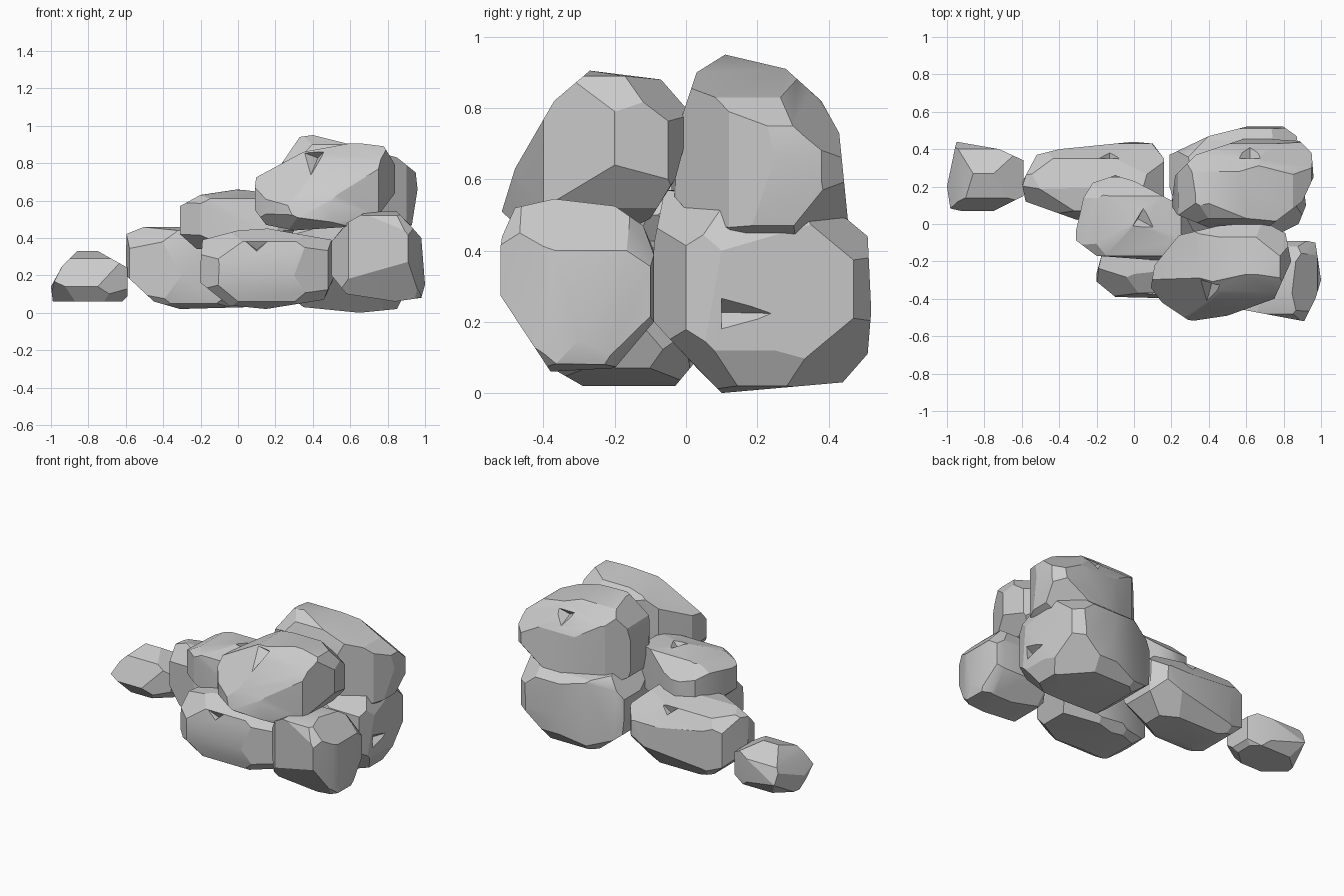
import bpy, bmesh, math, random
from mathutils import Vector

if "Cube" in bpy.data.objects:
    bpy.data.objects.remove(bpy.data.objects["Cube"])

random.seed(4)


def half_planes(pts, a, b):
    """Turn a 2D outline on axes a, b into outward planes (point, normal)."""
    cx = sum(p[0] for p in pts) / len(pts)
    cy = sum(p[1] for p in pts) / len(pts)
    for p, q in zip(pts, pts[1:] + pts[:1]):
        nx, ny = q[1] - p[1], p[0] - q[0]
        if nx * (p[0] - cx) + ny * (p[1] - cy) < 0:
            nx, ny = -nx, -ny
        far = max(pts, key=lambda r: nx * r[0] + ny * r[1])
        co, no = Vector((0, 0, 0)), Vector((0, 0, 0))
        co[a], co[b], no[a], no[b] = far[0], far[1], nx, ny
        yield co, no.normalized()


def rock(name, front, top, side, corner=2.0, cut=None):
    """Chisel a block along its three outlines, then knock off the corners."""
    lo = Vector((min(p[0] for p in front), min(p[0] for p in side), min(p[1] for p in front)))
    hi = Vector((max(p[0] for p in front), max(p[0] for p in side), max(p[1] for p in front)))
    mid, half = (lo + hi) / 2, (hi - lo) / 2
    planes = [*half_planes(front, 0, 2), *half_planes(top, 0, 1), *half_planes(side, 1, 2)]
    for sx in (-1, 1):
        for sy in (-1, 1):
            for sz in (-1, 1):
                no = Vector((sx / half.x, sy / half.y, sz / half.z))
                c = corner + random.uniform(-.1, .1)
                planes.append((mid + no * (c / no.length_squared), no.normalized()))
    if cut:  # one large slanted facet
        planes.append((Vector(cut[0]), Vector(cut[1]).normalized()))
    bm = bmesh.new()
    bmesh.ops.create_cube(bm, size=3)
    bmesh.ops.translate(bm, verts=bm.verts, vec=mid)
    for co, no in planes:
        res = bmesh.ops.bisect_plane(bm, geom=bm.verts[:] + bm.edges[:] + bm.faces[:], dist=1e-5,
                                     plane_co=co, plane_no=no, clear_outer=True)
        rim = [e for e in res["geom_cut"]
               if isinstance(e, bmesh.types.BMEdge) and e.is_boundary]
        if rim:
            bmesh.ops.edgeloop_fill(bm, edges=rim)
    # merge tiny edges so the facets stay large and irregular
    bmesh.ops.remove_doubles(bm, verts=bm.verts, dist=.02)
    pts = [v.co.copy() for v in bm.verts]
    bm.clear()
    for p in pts:
        bm.verts.new(p)
    bmesh.ops.convex_hull(bm, input=bm.verts)
    loose = [v for v in bm.verts if not v.link_faces]
    bmesh.ops.delete(bm, geom=loose, context='VERTS')
    bmesh.ops.dissolve_limit(bm, angle_limit=math.radians(4), verts=bm.verts, edges=bm.edges)
    bmesh.ops.recalc_face_normals(bm, faces=bm.faces)
    return make_object(name, bm)


def make_object(name, bm):
    me = bpy.data.meshes.new(name)
    bm.to_mesh(me)
    bm.free()
    ob = bpy.data.objects.new(name, me)
    bpy.context.collection.objects.link(ob)
    return ob


def chip(ob, at, along, length=.19, width=.08, depth=.05):
    """Cut a tapering V-shaped chip into the surface nearest to a point."""
    _, p, out, _ = ob.closest_point_on_mesh(Vector(at))
    along = Vector(along)
    along = (along - out * along.dot(out)).normalized()
    s = out.cross(along)
    bm = bmesh.new()
    for v in (p + s * width + out * .02, p - s * width + out * .02,
              p + along * length + out * .01, p - out * depth):
        bm.verts.new(v)
    bmesh.ops.convex_hull(bm, input=bm.verts)
    bmesh.ops.recalc_face_normals(bm, faces=bm.faces)
    cutter = make_object("chip_cutter", bm)
    cutter.hide_render = True
    mod = ob.modifiers.new("chip", 'BOOLEAN')
    mod.operation, mod.solver, mod.object = 'DIFFERENCE', 'EXACT', cutter
    bpy.context.view_layer.objects.active = ob
    bpy.ops.object.modifier_apply(modifier=mod.name)
    bpy.data.objects.remove(cutter)


# small stone at the far left
small = rock("small_left_rock",
     [(-.99, .06), (-1, .14), (-.94, .25), (-.86, .33), (-.75, .33), (-.59, .24), (-.58, .1), (-.62, .06)],
     [(-.98, .07), (-1, .2), (-.95, .44), (-.72, .4), (-.59, .34), (-.59, .15), (-.75, .07)],
     [(.07, .14), (.14, .05), (.37, .06), (.44, .15), (.4, .25), (.27, .33), (.14, .29)], 2.1)

# lower left stone
left = rock("lower_left_rock",
     [(-.6, .2), (-.6, .42), (-.5, .46), (.05, .46), (.17, .35), (.17, .15), (.05, .03), (-.31, .02), (-.45, .06)],
     [(-.6, .22), (-.52, .37), (-.4, .4), (0, .44), (.1, .43), (.16, .35), (.16, .1), (-.3, .02), (-.58, .12)],
     [(.02, .2), (.06, .05), (.15, .02), (.35, .03), (.44, .15), (.43, .3), (.35, .42), (.2, .46), (.07, .44)],
     cut=((-.13, .37, .41), (.2, .6, .7)))

# stone in the middle of the slope
middle = rock("middle_rock",
     [(-.31, .42), (-.31, .57), (-.2, .63), (0, .66), (.25, .63), (.34, .5), (.25, .36), (-.22, .34)],
     [(-.32, -.08), (-.27, .14), (-.22, .22), (-.1, .26), (0, .23), (.25, .1), (.35, -.1), (.2, -.2), (-.2, -.17)],
     [(-.2, .4), (-.1, .33), (.15, .34), (.26, .43), (.25, .54), (.15, .64), (0, .66), (-.17, .61)])

# lower front stone
front = rock("lower_front_rock",
     [(-.2, .27), (-.19, .39), (0, .44), (.16, .45), (.5, .39), (.53, .22), (.46, .07), (.15, .02), (-.05, .04), (-.2, .16)],
     [(-.21, -.3), (-.1, -.39), (.3, -.4), (.48, -.32), (.53, -.15), (.45, 0), (.1, .02), (-.15, -.08)],
     [(-.4, .2), (-.36, .06), (-.29, .02), (-.03, .02), (.02, .08), (.01, .3), (-.08, .43), (-.25, .45), (-.37, .38)])

# upper front stone
top_front = rock("upper_front_rock",
     [(.09, .55), (.09, .72), (.35, .86), (.62, .91), (.78, .89), (.84, .79), (.84, .64), (.75, .52), (.6, .46), (.3, .44), (.15, .47)],
     [(.09, -.34), (.11, -.22), (.24, -.06), (.45, -.01), (.7, .01), (.81, -.05), (.84, -.2), (.75, -.4), (.5, -.49), (.3, -.52), (.15, -.42)],
     [(-.52, .5), (-.48, .63), (-.37, .82), (-.27, .905), (-.07, .88), (0, .8), (.01, .75), (-.03, .6), (-.1, .49), (-.2, .44), (-.4, .44)],
     cut=((.42, -.37, .8), (-.3, -.7, .6)))

# upper back stone, the highest
top_back = rock("upper_back_rock",
     [(.2, .6), (.235, .8), (.33, .94), (.4, .95), (.6, .9), (.85, .83), (.95, .75), (.96, .66), (.93, .47), (.85, .42), (.4, .4), (.23, .48)],
     [(.2, .1), (.22, .26), (.33, .37), (.6, .46), (.86, .47), (.95, .38), (.96, .25), (.9, .12), (.7, -.03), (.45, -.04), (.23, .05)],
     [(-.05, .57), (-.02, .75), (.03, .9), (.11, .95), (.28, .91), (.38, .82), (.43, .73), (.455, .48), (.36, .41), (.2, .4), (.06, .45)],
     cut=((.63, .37, .85), (.35, .6, .7)))

# lower right front stone
right = rock("lower_right_rock",
     [(.5, .2), (.5, .38), (.58, .48), (.67, .53), (.84, .55), (.91, .47), (.98, .4), (1, .15), (.98, .08), (.84, .06), (.58, .1)],
     [(.5, -.36), (.59, -.46), (.91, -.52), (.97, -.4), (1, -.3), (.97, -.1), (.88, -.08), (.6, -.1), (.5, -.25)],
     [(-.525, .28), (-.525, .42), (-.48, .52), (-.37, .545), (-.2, .525), (-.12, .47), (-.09, .4), (-.09, .2), (-.2, .07), (-.38, .06)], 2.1)

# lower back stone
back = rock("lower_back_rock",
     [(.35, .03), (.65, 0), (.85, .02), (.9, .12), (.92, .4), (.85, .55), (.6, .57), (.3, .52), (.18, .37), (.2, .15)],
     [(.19, .2), (.19, .37), (.4, .47), (.6, .52), (.8, .52), (.87, .47), (.92, .1), (.88, 0), (.7, -.09), (.4, -.08), (.25, 0)],
     [(-.09, .2), (-.09, .42), (-.06, .57), (.03, .575), (.45, .49), (.51, .44), (.52, .23), (.51, .11), (.44, .03), (.1, 0), (.02, .08)])

# V-shaped chips in the larger stones
chip(top_front, (.4, -.34, .88), (.1, 0, -1))
chip(front, (.1, -.42, .41), (0, 0, -1))
chip(top_back, (.62, .38, .88), (0, 1, -1))
chip(left, (-.13, .38, .44), (0, 1, -1))
chip(middle, (.02, .04, .7), (.5, -.3, 0), length=.16)
chip(back, (.95, .1, .22), (0, 1, 0), width=.06)

for ob in (small, left, middle, front, top_front, top_back, right, back):
    bpy.ops.object.select_all(action='DESELECT')
    ob.select_set(True)
    bpy.context.view_layer.objects.active = ob
    bpy.ops.object.shade_smooth_by_angle(angle=math.radians(22))
